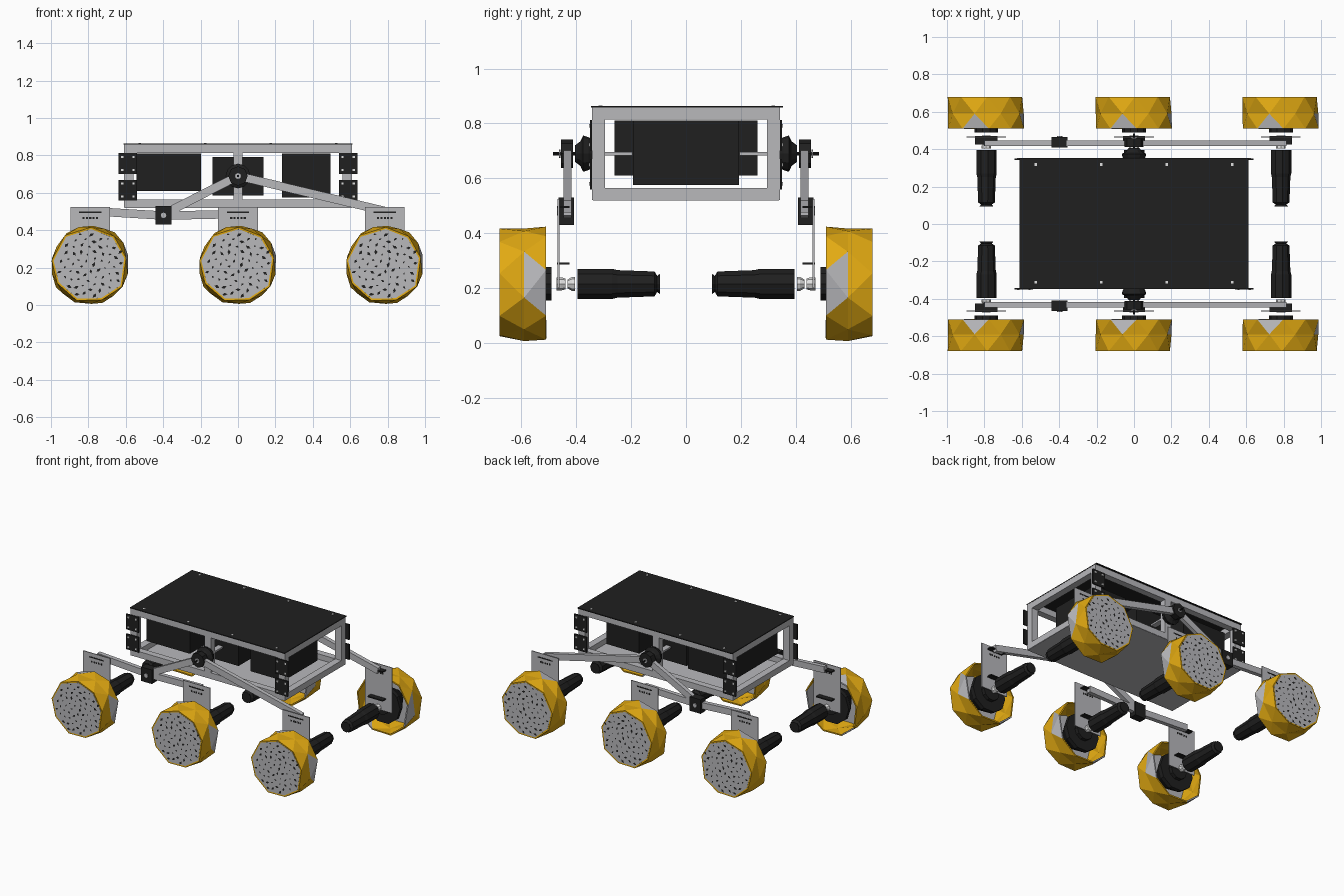
import bpy, bmesh, math, random
from mathutils import Matrix, Vector

random.seed(4)
old = bpy.data.objects.get("Cube")
if old:
    bpy.data.objects.remove(old, do_unlink=True)


def material(name, rgb):
    m = bpy.data.materials.new(name)
    m.use_nodes = True
    m.diffuse_color = (*rgb, 1)
    m.node_tree.nodes["Principled BSDF"].inputs["Base Color"].default_value = (*rgb, 1)
    return m


BLACK = material("black", (0.014, 0.014, 0.014))
GREY = material("aluminium grey", (0.48, 0.48, 0.5))
YELLOW = material("tyre yellow", (0.76, 0.4, 0.006))
LIGHT = material("screw white", (0.75, 0.75, 0.75))


def finish(name, bm, *mats):
    bmesh.ops.recalc_face_normals(bm, faces=bm.faces[:])
    mesh = bpy.data.meshes.new(name)
    bm.to_mesh(mesh)
    bm.free()
    for m in mats:
        mesh.materials.append(m)
    ob = bpy.data.objects.new(name, mesh)
    bpy.context.collection.objects.link(ob)
    return ob


def add_box(bm, centre, size, turn=0):
    mat = Matrix.Translation(centre) @ Matrix.Rotation(turn, 4, 'Y') @ Matrix.Diagonal((*size, 1))
    bmesh.ops.create_cube(bm, size=1, matrix=mat)


def box(name, centre, size, mat):
    bm = bmesh.new()
    add_box(bm, centre, size)
    return finish(name, bm, mat)


def beam(name, a, b, y, width, depth, mat):
    """Bar in an xz plane from a to b."""
    dx, dz = b[0] - a[0], b[1] - a[1]
    bm = bmesh.new()
    centre = ((a[0] + b[0]) / 2, y, (a[1] + b[1]) / 2)
    add_box(bm, centre, (math.hypot(dx, dz), depth, width), -math.atan2(dz, dx))
    return finish(name, bm, mat)


def turned(name, x, z, side, profile, mat, sides=10):
    """Closed lathe about a y axis; profile is (distance, radius) pairs."""
    bm = bmesh.new()
    rings = []
    for d, r in profile:
        rings.append([bm.verts.new((x + r * math.cos(math.tau * i / sides), side * d,
                                    z + r * math.sin(math.tau * i / sides))) for i in range(sides)])
    for p, q in zip(rings, rings[1:]):
        for i in range(sides):
            j = (i + 1) % sides
            bm.faces.new((p[i], p[j], q[j], q[i]))
    bm.faces.new(rings[0])
    bm.faces.new(rings[-1])
    return finish(name, bm, mat)


# Wheel layout shared by both sides: jittered tread rings and hub marks
SIDES, AXLE = 9, 0.215
RINGS = []
for k, (d, r) in enumerate(((0.51, 0.214), (0.59, 0.208), (0.68, 0.203))):
    RINGS.append([(d, r + random.uniform(-0.008, 0.006),
                   math.tau * (i + k * 0.5 + random.uniform(-0.12, 0.12)) / SIDES + math.pi / 2)
                  for i in range(SIDES)])
MARKS = [(0.175 * math.sqrt((n + 0.7) / 64), n * 2.4, random.uniform(0.006, 0.013),
          random.uniform(0, 6)) for n in range(64)]


def wheel(x, side):
    # Faceted tread of triangles, with grey patches
    bm = bmesh.new()
    rings = [[bm.verts.new((x + r * math.cos(a), side * d, AXLE + r * math.sin(a)))
              for d, r, a in ring] for ring in RINGS]
    for k in range(2):
        p, q = rings[k], rings[k + 1]
        for i in range(SIDES):
            j = (i + 1) % SIDES
            up = bm.faces.new((p[i], p[j], q[i]))
            down = bm.faces.new((p[j], q[j], q[i]))
            if k == 0:
                up.material_index = i in (0, 3, 6)
                down.material_index = i == 6
                if i == 6:
                    bm.faces.ensure_lookup_table()
    tread = finish("wheel_tread", bm, YELLOW, GREY)
    solid = tread.modifiers.new("wall", 'SOLIDIFY')
    solid.thickness = 0.01

    # Grey outer face follows the tread outline
    bm = bmesh.new()
    rim = [bm.verts.new((x + (r - 0.01) * math.cos(a), side * 0.674,
                         AXLE + (r - 0.01) * math.sin(a))) for d, r, a in RINGS[2]]
    bm.faces.new(rim)
    face = finish("wheel_face", bm, GREY)
    face.modifiers.new("thickness", 'SOLIDIFY').thickness = 0.006

    # Dark cut-outs on the face
    bm = bmesh.new()
    for r, a, s, t in MARKS:
        c = Vector((x + r * math.cos(a), side * 0.682, AXLE + r * math.sin(a)))
        bm.faces.new([bm.verts.new(c + Vector((s * w * math.cos(t + b), 0, s * w * math.sin(t + b))))
                      for b, w in ((0, 1.2), (1.7, 0.7), (3.3, 1.1), (4.8, 0.6))])
    finish("wheel_face_cutouts", bm, BLACK)

    # Hub behind the face
    turned("wheel_hub", x, AXLE, side,
           ((0.49, 0.064), (0.515, 0.064), (0.515, 0.135), (0.54, 0.135), (0.67, 0.05)), BLACK)


def drive(x, side):
    # Mounting plate with slots, clips, axle and motor
    box("motor_plate", (x, side * 0.465, 0.363), (0.213, 0.006, 0.325), GREY)
    bm = bmesh.new()
    for n in range(-2, 3):
        add_box(bm, (x + n * 0.018, side * 0.465, 0.465), (0.011, 0.008, 0.012))
    finish("plate_slots", bm, BLACK)
    for z in (0.495, 0.29):
        box("plate_clip", (x, side * 0.447, z), (0.12, 0.045, 0.008), BLACK)
    turned("axle_collar", x, AXLE, side, ((0.44, 0.02), (0.455, 0.024), (0.472, 0.024)), LIGHT, 8)
    turned("axle_shaft", x, AXLE, side, ((0.405, 0.026), (0.415, 0.026), (0.432, 0.016)), LIGHT, 8)
    turned("drive_motor", x, AXLE, side,
           ((0.395, 0.056), (0.27, 0.056), (0.25, 0.051), (0.115, 0.046),
            (0.105, 0.03), (0.094, 0.038)), BLACK, 9)


for side in (-1, 1):
    for x in (-0.79, 0, 0.785):
        wheel(x, side)
        drive(x, side)

    # Suspension: rocker arm, bogie arm and their pivots
    y = side * 0.432
    beam("rocker_front_arm", (0, 0.69), (0.81, 0.497), y, 0.045, 0.03, GREY)
    beam("rocker_rear_arm", (0, 0.69), (-0.4, 0.485), y, 0.045, 0.03, GREY)
    beam("bogie_outer_arm", (-0.8, 0.503), (-0.39, 0.478), y, 0.045, 0.03, GREY)
    beam("bogie_inner_arm", (-0.41, 0.478), (0.02, 0.487), y, 0.045, 0.03, GREY)
    box("bogie_pivot", (-0.398, side * 0.437, 0.48), (0.086, 0.056, 0.1), BLACK)
    turned("bogie_bolt", -0.398, 0.48, side, ((0.46, 0.015), (0.47, 0.015)), GREY, 8)
    turned("rocker_bearing", 0, 0.69, side,
           ((0.34, 0.05), (0.355, 0.06), (0.375, 0.066), (0.385, 0.045), (0.405, 0.03)), BLACK, 12)
    turned("rocker_clamp", 0, 0.69, side, ((0.412, 0.052), (0.456, 0.052)), BLACK, 8)
    turned("rocker_shaft", 0, 0.69, side, ((0.2, 0.006), (0.485, 0.006)), BLACK, 8)
    turned("shaft_end", 0, 0.69, side, ((0.457, 0.016), (0.463, 0.016)), GREY, 8)
    box("balance_arm", (0, side * 0.245, 0.69), (0.04, 0.1, 0.012), GREY)

    # Body frame: long rails and posts
    fy = side * 0.319
    for z in (0.543, 0.836):
        box("long_rail", (0, fy, z), (1.22, 0.047, 0.044), GREY)
    for x in (-0.585, 0, 0.585):
        box("frame_post", (x, fy, 0.69), (0.05, 0.047, 0.25), GREY)

    # Corner brackets with screws
    for sx in (-1, 1):
        for z in (0.757, 0.615):
            box("corner_bracket", (sx * 0.589, side * 0.346, z), (0.1, 0.008, 0.11), BLACK)
            bm = bmesh.new()
            for dx in (-0.03, 0.03):
                for dz in (-0.035, 0.035):
                    add_box(bm, (sx * 0.589 + dx, side * 0.351, z + dz), (0.012, 0.004, 0.012))
            finish("bracket_screws", bm, LIGHT)

# Cross rails at both ends
for x in (-0.585, 0.585):
    for z in (0.543, 0.836):
        box("cross_rail", (x, 0, z), (0.05, 0.592, 0.044), GREY)

# Lid, floor and lid screws
box("top_plate", (0, 0.003, 0.861), (1.222, 0.7, 0.006), BLACK)
box("floor_plate", (0, 0, 0.523), (1.215, 0.68, 0.006), GREY)
bm = bmesh.new()
for x in (-0.525, -0.175, 0.175, 0.525):
    for y in (-0.312, 0.318):
        add_box(bm, (x, y, 0.8645), (0.014, 0.014, 0.004))
finish("lid_screws", bm, LIGHT)

# Equipment boxes inside the frame
box("rear_equipment_box", (-0.37, 0, 0.71), (0.345, 0.52, 0.2), BLACK)
box("middle_equipment_box", (0, 0, 0.688), (0.275, 0.38, 0.205), BLACK)
box("front_equipment_box", (0.365, 0, 0.693), (0.26, 0.385, 0.235), BLACK)
